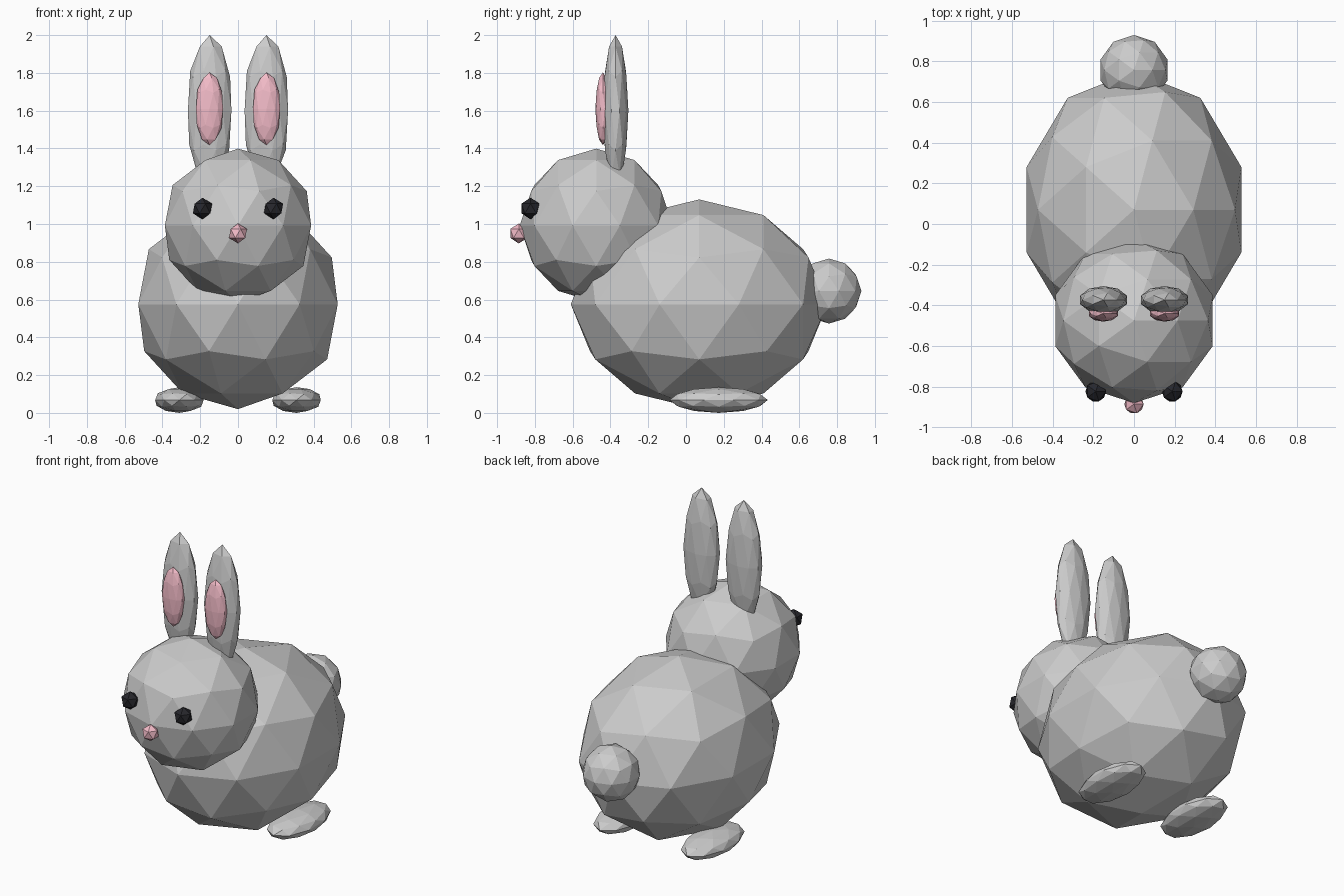
import bpy

if "Cube" in bpy.data.objects:
    bpy.data.objects.remove(bpy.data.objects["Cube"])


def material(name, rgb):
    m = bpy.data.materials.new(name)
    m.diffuse_color = (*rgb, 1)
    m.use_nodes = True
    m.node_tree.nodes["Principled BSDF"].inputs["Base Color"].default_value = m.diffuse_color
    return m


pink = material("pink", (0.9, 0.5, 0.58))
black = material("black", (0.02, 0.02, 0.025))


def blob(name, loc, radii, subdivisions=2, mat=None):
    """Flat-faced icosphere stretched to the given radii."""
    bpy.ops.mesh.primitive_ico_sphere_add(subdivisions=subdivisions, radius=1, location=loc)
    ob = bpy.context.object
    ob.name = name
    ob.scale = radii
    bpy.ops.object.transform_apply(location=False, rotation=False, scale=True)
    if mat:
        ob.data.materials.append(mat)
    return ob


# Body, head and tail
blob("body", (0, 0.07, 0.575), (0.555, 0.68, 0.555))
blob("head", (0, -0.475, 0.992), (0.407, 0.405, 0.407))
blob("tail", (0, 0.757, 0.645), (0.172, 0.172, 0.172))

# Nose
blob("nose", (0, -0.885, 0.95), (0.053, 0.053, 0.053), 1, pink)

# Paired parts
for side, s in (("left", -1), ("right", 1)):
    blob(f"{side}_ear", (s * 0.15, -0.373, 1.6), (0.121, 0.068, 0.4))
    blob(f"{side}_inner_ear", (s * 0.151, -0.44, 1.61), (0.075, 0.04, 0.192), 2, pink)
    blob(f"{side}_eye", (s * 0.188, -0.823, 1.082), (0.057, 0.057, 0.057), 1, black)
    blob(f"{side}_foot", (s * 0.31, 0.173, 0.068), (0.135, 0.26, 0.068))
